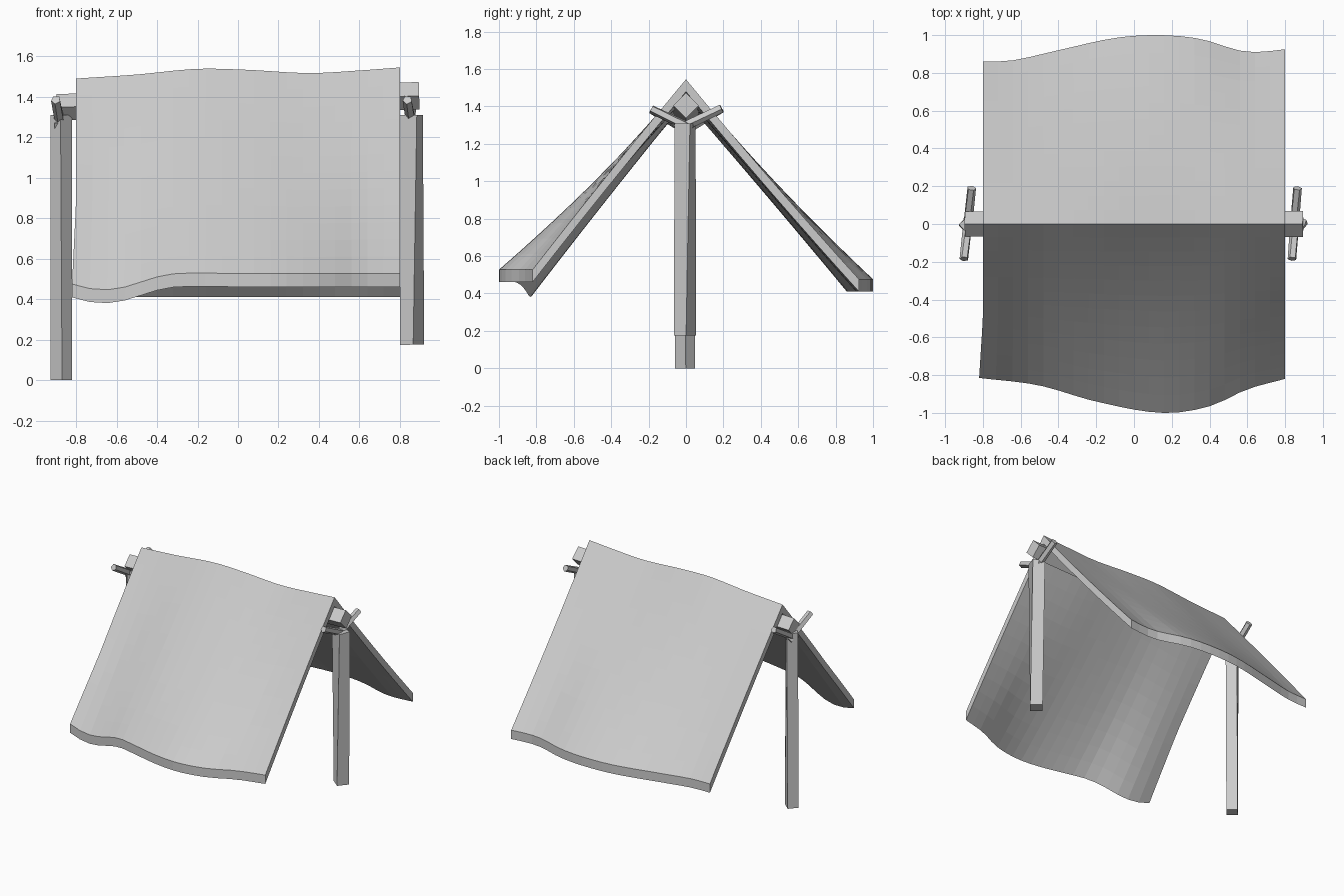
import bpy, bmesh, math
from mathutils import Vector

if "Cube" in bpy.data.objects:
    bpy.data.objects.remove(bpy.data.objects["Cube"])


def curve(points, x):
    """Smooth (Hermite) interpolation through a few (x, value) points."""
    n = len(points)
    x = min(max(x, points[0][0]), points[-1][0])

    def slope(i):
        a, b = points[max(i - 1, 0)], points[min(i + 1, n - 1)]
        return (b[1] - a[1]) / (b[0] - a[0])

    for i in range(n - 1):
        (x0, v0), (x1, v1) = points[i], points[i + 1]
        if x <= x1:
            h = x1 - x0
            t = (x - x0) / h
            return ((2*t**3 - 3*t**2 + 1) * v0 + (t**3 - 2*t**2 + t) * h * slope(i)
                    + (3*t**2 - 2*t**3) * v1 + (t**3 - t**2) * h * slope(i + 1))


def finish(name, bm):
    bmesh.ops.recalc_face_normals(bm, faces=bm.faces)
    me = bpy.data.meshes.new(name)
    bm.to_mesh(me)
    bm.free()
    ob = bpy.data.objects.new(name, me)
    bpy.context.collection.objects.link(ob)
    return ob


def beam(name, a, b, r0, r1, turn0=0, turn1=0, sides=4):
    """Tapered, optionally twisted bar from a to b."""
    a, b = Vector(a), Vector(b)
    d = (b - a).normalized()
    u = Vector((1, 0, 0)) if abs(d.z) > 0.5 and abs(d.y) < 0.5 else Vector((0, 0, 1))
    u = (u - d * u.dot(d)).normalized()
    w = d.cross(u)
    bm = bmesh.new()
    rings = []
    for c, r, turn in ((a, r0, turn0), (b, r1, turn1)):
        angles = [math.radians(turn) + math.tau * k / sides for k in range(sides)]
        rings.append([bm.verts.new(c + (u * math.cos(t) + w * math.sin(t)) * r) for t in angles])
    for k in range(sides):
        j = (k + 1) % sides
        bm.faces.new((rings[0][k], rings[0][j], rings[1][j], rings[1][k]))
    for ring in rings:
        bm.faces.new(ring)
    return finish(name, bm)


# Cloth outlines: ridge height, front and back hem position, front hem height
RIDGE = [(-.8, 1.49), (-.5, 1.51), (-.2, 1.538), (.05, 1.533), (.35, 1.517), (.6, 1.53), (.8, 1.545)]
FRONT_Y = [(-.8, .815), (-.5, .855), (-.2, .94), (.15, 1.0), (.4, .965), (.6, .875), (.8, .82)]
BACK_Y = [(-.8, .86), (-.65, .865), (-.4, .92), (-.1, .985), (.13, 1.0), (.35, .98), (.55, .92), (.65, .91), (.8, .925)]
FRONT_Z = [(-.8, .475), (-.68, .446), (-.55, .462), (-.42, .505), (-.3, .527), (0, .527), (.8, .527)]
COLS, ROWS, THICK = 20, 12, .066


def cloth_point(x, s):
    t = abs(s)
    hem_y = curve(FRONT_Y if s < 0 else BACK_Y, x)
    hem_z = curve(FRONT_Z, x) if s < 0 else .476
    base = .85 if s < 0 else .88
    y = base * t + (hem_y - base) * t * t
    z = curve(RIDGE, x) * (1 - t) + hem_z * t
    if s < 0 and t > .6:
        x -= .02 * (t - .6) / .4 * max(0, -x - .6) / .2
    return Vector((x, math.copysign(y, s), z))


# Draped cloth with vertical hem thickness
bm = bmesh.new()
layers = []
for drop in (0, THICK):
    layers.append([[bm.verts.new(cloth_point(-.8 + 1.6 * i / COLS, j / ROWS) - Vector((0, 0, drop)))
                    for j in range(-ROWS, ROWS + 1)] for i in range(COLS + 1)])
for g in layers:
    for i in range(COLS):
        for j in range(2 * ROWS):
            bm.faces.new((g[i][j], g[i+1][j], g[i+1][j+1], g[i][j+1]))
top, bot = layers
for i in range(COLS):
    for j in (0, -1):
        bm.faces.new((top[i][j], top[i+1][j], bot[i+1][j], bot[i][j]))
for j in range(2 * ROWS):
    for i in (0, -1):
        bm.faces.new((top[i][j], top[i][j+1], bot[i][j+1], bot[i][j]))
finish("tent_cloth", bm)

# Ridge pole, slightly sloping
beam("ridge_pole", (-.895, 0, 1.348), (.895, 0, 1.405), .065, .068)

# Uneven posts
beam("left_post", (-.873, -.005, 0), (-.873, -.005, 1.31), .054, .054, 4, -4)
beam("right_post", (.86, -.005, .175), (.857, -.005, 1.31), .06, .062, 5, 25)

# Crossed sticks cradling the pole at each end
for side, xb, xm, xf, low in (("left", -.86, -.88, -.90, 1.258), ("right", .865, .85, .837, 1.285)):
    beam(side + "_back_stick", (xm - .005, -.035, low - .005), (xb, .19, 1.39), .026, .024, 20, 30, 5)
    beam(side + "_front_stick", (xm + .005, .035, low - .005), (xf, -.185, 1.385), .026, .024, 20, 30, 5)
